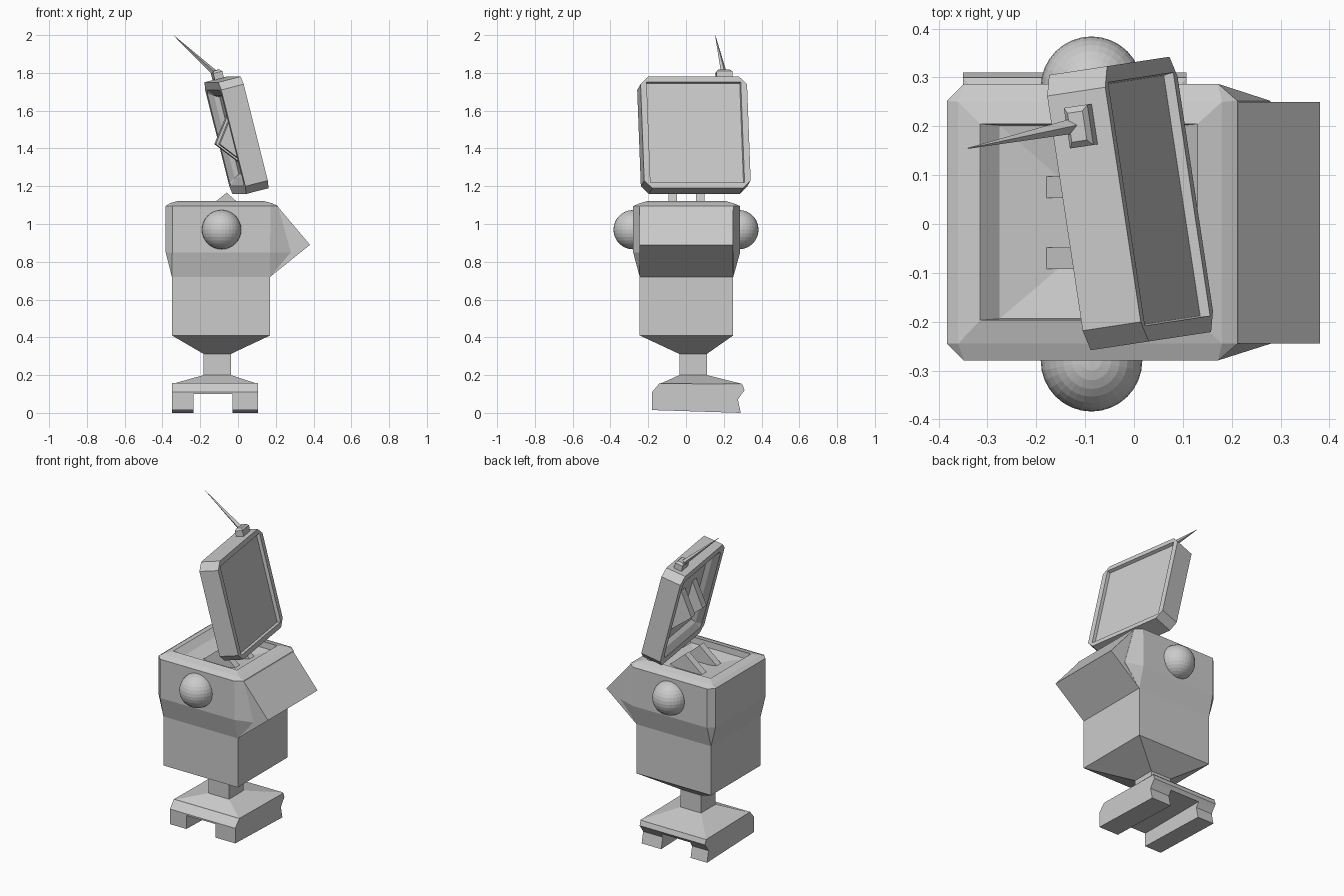
import bpy, bmesh, math
from mathutils import Matrix, Vector

if "Cube" in bpy.data.objects:
    bpy.data.objects.remove(bpy.data.objects["Cube"])

grey = bpy.data.materials.new("plain grey")
grey.diffuse_color = (0.6, 0.6, 0.6, 1)
grey.use_nodes = True
grey.node_tree.nodes["Principled BSDF"].inputs["Base Color"].default_value = grey.diffuse_color


def finish(bm, name, matrix=None):
    bmesh.ops.remove_doubles(bm, verts=bm.verts, dist=0.0005)
    if matrix:
        bm.transform(matrix)
    bmesh.ops.recalc_face_normals(bm, faces=bm.faces)
    me = bpy.data.meshes.new(name)
    bm.to_mesh(me)
    bm.free()
    me.materials.append(grey)
    ob = bpy.data.objects.new(name, me)
    bpy.context.collection.objects.link(ob)
    return ob


def ring(u0, u1, v0, v1, w, c=0.0, cr=None):
    """Rectangle with cut corners; cr overrides the cut length on the +u side."""
    r = c if cr is None else cr
    return [(u0 + c, v0, w), (u1 - r, v0, w), (u1, v0 + c, w), (u1, v1 - c, w),
            (u1 - r, v1, w), (u0 + c, v1, w), (u0, v1 - c, w), (u0, v0 + c, w)]


def loft(name, rings, matrix=None):
    bm = bmesh.new()
    vs = [[bm.verts.new(p) for p in r] for r in rings]
    for a, b in zip(vs, vs[1:]):
        for i in range(len(a)):
            j = (i + 1) % len(a)
            bm.faces.new((a[i], a[j], b[j], b[i]))
    bm.faces.new(vs[0])
    bm.faces.new(vs[-1])
    return finish(bm, name, matrix)


def prism_x(name, profile, x0, x1):
    """Extrude a (y, z) profile along x."""
    return loft(name, [[(x, y, z) for y, z in profile] for x in (x0, x1)])


def prism_y(name, profile, y0, y1, matrix=None):
    """Extrude an (x, z) profile along y."""
    return loft(name, [[(x, y, z) for x, z in profile] for y in (y0, y1)], matrix)


# Feet: two runners under a slab, leaving a channel between them
runner = [(-0.18, 0.015), (0.29, 0.0), (0.275, 0.07), (0.295, 0.10), (-0.18, 0.10)]
prism_x("left_foot", runner, -0.35, -0.235)
prism_x("right_foot", runner, -0.03, 0.107)
slab = [(-0.18, 0.10), (0.295, 0.10), (0.31, 0.12), (0.30, 0.15), (-0.14, 0.157), (-0.18, 0.11)]
prism_x("foot_slab", slab, -0.35, 0.107)

# Ankle: sloped top of the foot, stem
loft("ankle", [
    ring(-0.35, 0.107, -0.14, 0.30, 0.153),
    ring(-0.182, -0.038, -0.035, 0.11, 0.20),
    ring(-0.182, -0.038, -0.035, 0.11, 0.315)])

# Torso with tapered underside, wider chest, raised collar and shallow hollow top
loft("torso", [
    ring(-0.182, -0.038, -0.035, 0.11, 0.312),
    ring(-0.35, 0.17, -0.245, 0.25, 0.41),
    ring(-0.35, 0.17, -0.245, 0.25, 0.72),
    ring(-0.383, 0.28, -0.28, 0.287, 0.85, 0.035, 0.11),
    ring(-0.383, 0.212, -0.28, 0.287, 1.095, 0.035, 0.04),
    ring(-0.36, 0.18, -0.245, 0.25, 1.11),
    ring(-0.315, 0.13, -0.197, 0.205, 1.123),
    ring(-0.275, 0.10, -0.194, 0.202, 1.085),
    ring(-0.13, -0.02, -0.07, 0.075, 1.06)])

# Chest wedge
prism_y("chest_wedge", [(0.10, 1.08), (0.212, 1.09), (0.381, 0.89), (0.17, 0.72), (0.10, 0.74)],
        -0.245, 0.25)

# Shoulder balls
for side, name in ((-1, "right_shoulder"), (1, "left_shoulder")):
    bm = bmesh.new()
    bmesh.ops.create_uvsphere(bm, u_segments=32, v_segments=16, radius=0.104)
    finish(bm, name, Matrix.Translation((-0.087, side * 0.28, 0.97)))

# Head: tilted, turned slab with an inset screen in front and a hollow back
place = (Matrix.Translation((-0.008, 0.042, 1.47)) @ Matrix.Rotation(math.radians(8.6), 4, 'Z')
         @ Matrix.Rotation(math.radians(-14.2), 4, 'Y'))
swap = Matrix(((0, 0, 1, 0), (0, 1, 0, 0), (1, 0, 0, 0), (0, 0, 0, 1)))


def head_ring(hu, hv, w, c):
    return ring(-hu, hu, -hv, hv, w, c)


loft("head", [
    head_ring(0.21, 0.19, -0.01, 0.0),
    head_ring(0.225, 0.205, -0.035, 0.0),
    head_ring(0.262, 0.242, -0.062, 0.02),
    head_ring(0.305, 0.285, -0.062, 0.042),
    head_ring(0.305, 0.285, 0.062, 0.042),
    head_ring(0.275, 0.252, 0.062, 0.0),
    head_ring(0.272, 0.249, 0.042, 0.0)], place @ swap)

# Pointed brackets in the neck opening and in the hollow of the head
for i, y in enumerate((-0.07, 0.075)):
    prism_y(f"neck_bracket_{i}", [(-0.19, 1.06), (-0.06, 1.166), (0.06, 1.06)], y - 0.022, y + 0.022)
    prism_y(f"head_bracket_{i}", [(0.0, 0.13), (-0.112, -0.02), (0.0, -0.16)],
            y - 0.025, y + 0.025, place)

# Antenna: small block and thin four-sided spike
loft("antenna_base", [
    ring(-0.025, 0.025, -0.042, 0.042, -0.03),
    ring(-0.025, 0.025, -0.042, 0.042, 0.006),
    ring(-0.016, 0.016, -0.03, 0.03, 0.018)],
    Matrix.Translation((-0.112, 0.2, 1.797)) @ place.to_3x3().to_4x4())
root, tip = Vector((-0.118, 0.202, 1.795)), Vector((-0.34, 0.155, 1.998))
bm = bmesh.new()
bmesh.ops.create_cone(bm, cap_ends=True, segments=4, radius1=0.016, radius2=0.001,
                      depth=(tip - root).length)
turn = (tip - root).to_track_quat('Z', 'Y').to_matrix().to_4x4()
finish(bm, "antenna_spike", Matrix.Translation((root + tip) / 2) @ turn)
